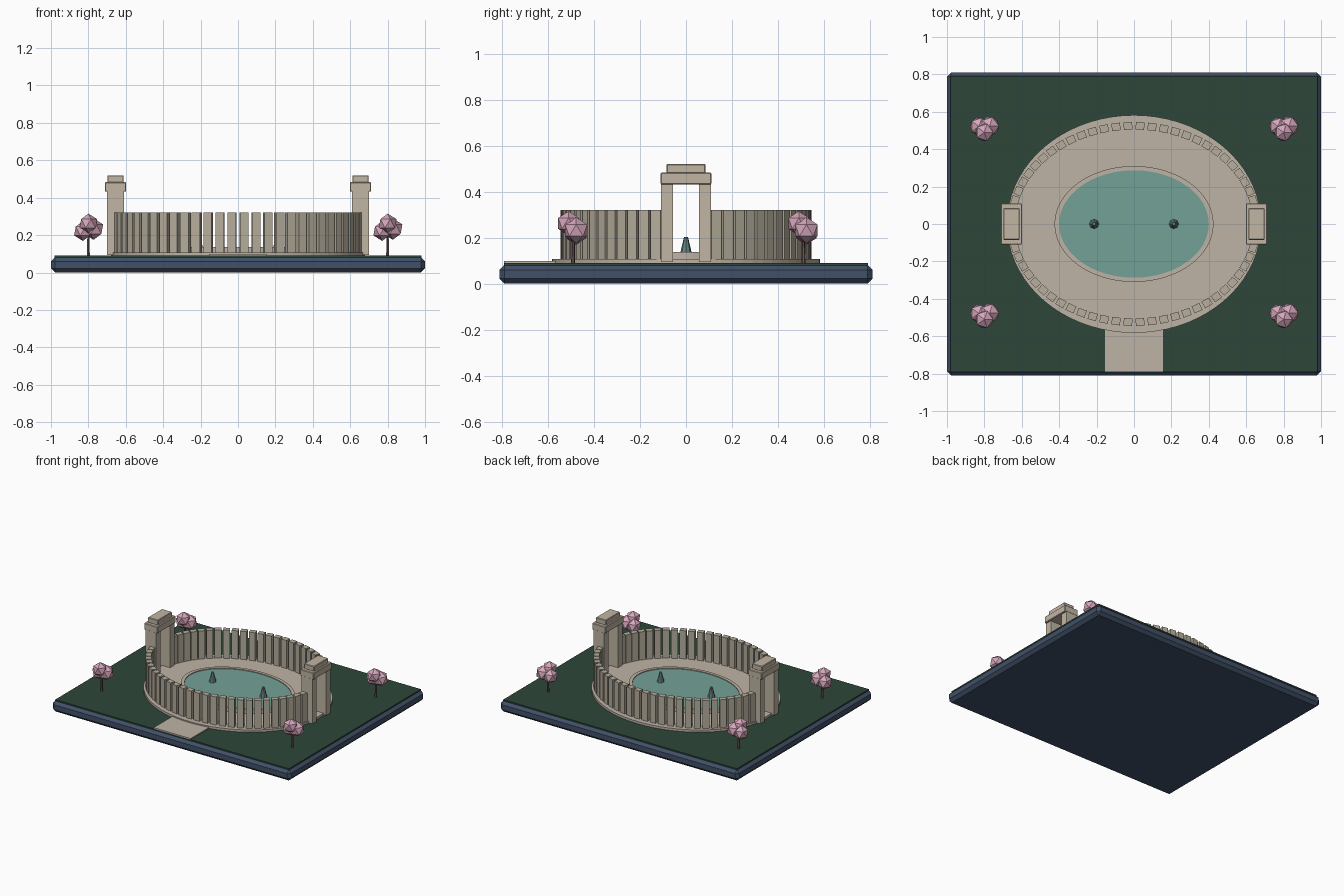
import bpy, bmesh, math
from mathutils import Matrix

if "Cube" in bpy.data.objects:
    bpy.data.objects.remove(bpy.data.objects["Cube"])


def material(name, rgb):
    lin = [(c / 255 / 12.92) if c < 11 else ((c / 255 + 0.055) / 1.055) ** 2.4 for c in rgb]
    m = bpy.data.materials.new(name)
    m.diffuse_color = (*lin, 1)
    m.use_nodes = True
    m.node_tree.nodes["Principled BSDF"].inputs["Base Color"].default_value = m.diffuse_color
    return m


SLATE = material("slate_blue", (65, 80, 103))
LAWN = material("lawn_green", (45, 70, 58))
PAVING = material("paving_beige", (191, 179, 166))
STONE = material("warm_stone", (193, 182, 164))
GRANITE = material("pale_granite", (182, 174, 157))
WATER = material("pool_teal", (116, 161, 151))
SPRAY = material("fountain_teal", (98, 132, 126))
BLOSSOM = material("blossom_pink", (214, 166, 187))
BARK = material("bark", (112, 84, 88))


def finish(bm, name, mat):
    bmesh.ops.recalc_face_normals(bm, faces=bm.faces)
    me = bpy.data.meshes.new(name)
    bm.to_mesh(me)
    bm.free()
    me.materials.append(mat)
    ob = bpy.data.objects.new(name, me)
    bpy.context.collection.objects.link(ob)
    return ob


def box(name, lo, hi, mat, bevel=0, turn=0):
    c = [(a + b) / 2 for a, b in zip(lo, hi)]
    s = [b - a for a, b in zip(lo, hi)]
    bm = bmesh.new()
    bmesh.ops.create_cube(bm, size=1, matrix=Matrix.Translation(c)
                          @ Matrix.Rotation(turn, 4, 'Z') @ Matrix.Diagonal((*s, 1)))
    if bevel:
        bmesh.ops.bevel(bm, geom=bm.edges[:], offset=bevel, segments=1, affect='EDGES')
    return finish(bm, name, mat)


def cone(name, x, y, z0, z1, r0, r1, sides, mat, sx=1, sy=1):
    bm = bmesh.new()
    bmesh.ops.create_cone(bm, cap_ends=True, segments=sides, radius1=r0, radius2=r1, depth=z1 - z0,
                          matrix=Matrix.Translation((x, y, (z0 + z1) / 2)) @ Matrix.Diagonal((sx, sy, 1, 1)))
    return finish(bm, name, mat)


# Plinth, lawn and entrance path
box("base_plinth", (-1, -0.81, 0), (1, 0.81, 0.082), SLATE, 0.022)
box("lawn", (-0.98, -0.79, 0.07), (0.98, 0.79, 0.09), LAWN)
box("entrance_path", (-0.155, -0.79, 0.08), (0.155, -0.5, 0.098), PAVING)

# Oval plaza
cone("plaza", 0, 0, 0.085, 0.107, 1, 1, 72, PAVING, 0.68, 0.582)

# Pool rim (closed rectangular section swept round an oval) and water
bm = bmesh.new()
N = 64
section = [(0.425, 0.31, 0.1), (0.425, 0.31, 0.137), (0.40, 0.287, 0.137), (0.40, 0.287, 0.1)]
rings = [[bm.verts.new((a * math.cos(t), b * math.sin(t), z)) for a, b, z in section]
         for t in (i * math.tau / N for i in range(N))]
for i in range(N):
    p, q = rings[i], rings[(i + 1) % N]
    for k in range(4):
        bm.faces.new((p[k], q[k], q[(k + 1) % 4], p[(k + 1) % 4]))
finish(bm, "pool_rim", PAVING)
cone("pool_water", 0, 0, 0.1, 0.131, 1, 1, N, WATER, 0.401, 0.288)

# Fountain jets
for s in (-1, 1):
    cone("fountain_jet", s * 0.213, 0, 0.125, 0.202, 0.027, 0.009, 8, SPRAY)

# Two arcs of upright pillars
A, B, COUNT = 0.655, 0.525, 28
start = math.radians(14)
for s in (-1, 1):
    for i in range(COUNT):
        t = start + (math.pi - 2 * start) * i / (COUNT - 1)
        x, y = A * math.cos(t), s * B * math.sin(t)
        turn = math.atan2(y / B**2, x / A**2) - math.pi / 2
        box("pillar", (x - 0.023, y - 0.02, 0.1), (x + 0.023, y + 0.02, 0.32), GRANITE, 0, turn)

# Arched pavilions at both ends
for s in (-1, 1):
    x = s * 0.655
    for k in (-1, 1):
        y = k * 0.083
        box("pavilion_leg", (x - 0.045, y - 0.026, 0.095), (x + 0.045, y + 0.026, 0.435), STONE)
    box("pavilion_lintel", (x - 0.057, -0.11, 0.432), (x + 0.057, 0.11, 0.483), STONE, 0.004)
    box("pavilion_cap", (x - 0.043, -0.085, 0.48), (x + 0.043, 0.085, 0.52), STONE, 0.004)

# Blossom trees at the corners
blobs = [(0.0, -0.02, 0.262, 0.053), (0.028, 0.013, 0.232, 0.057), (-0.029, 0.012, 0.222, 0.053)]
for x in (-0.8, 0.8):
    for y in (-0.49, 0.51):
        cone("tree_trunk", x, y, 0.085, 0.22, 0.009, 0.006, 6, BARK)
        bm = bmesh.new()
        for dx, dy, z, r in blobs:
            bmesh.ops.create_icosphere(bm, subdivisions=1, radius=r,
                                       matrix=Matrix.Translation((x + dx, y + dy, z)))
        finish(bm, "tree_blossom", BLOSSOM)
